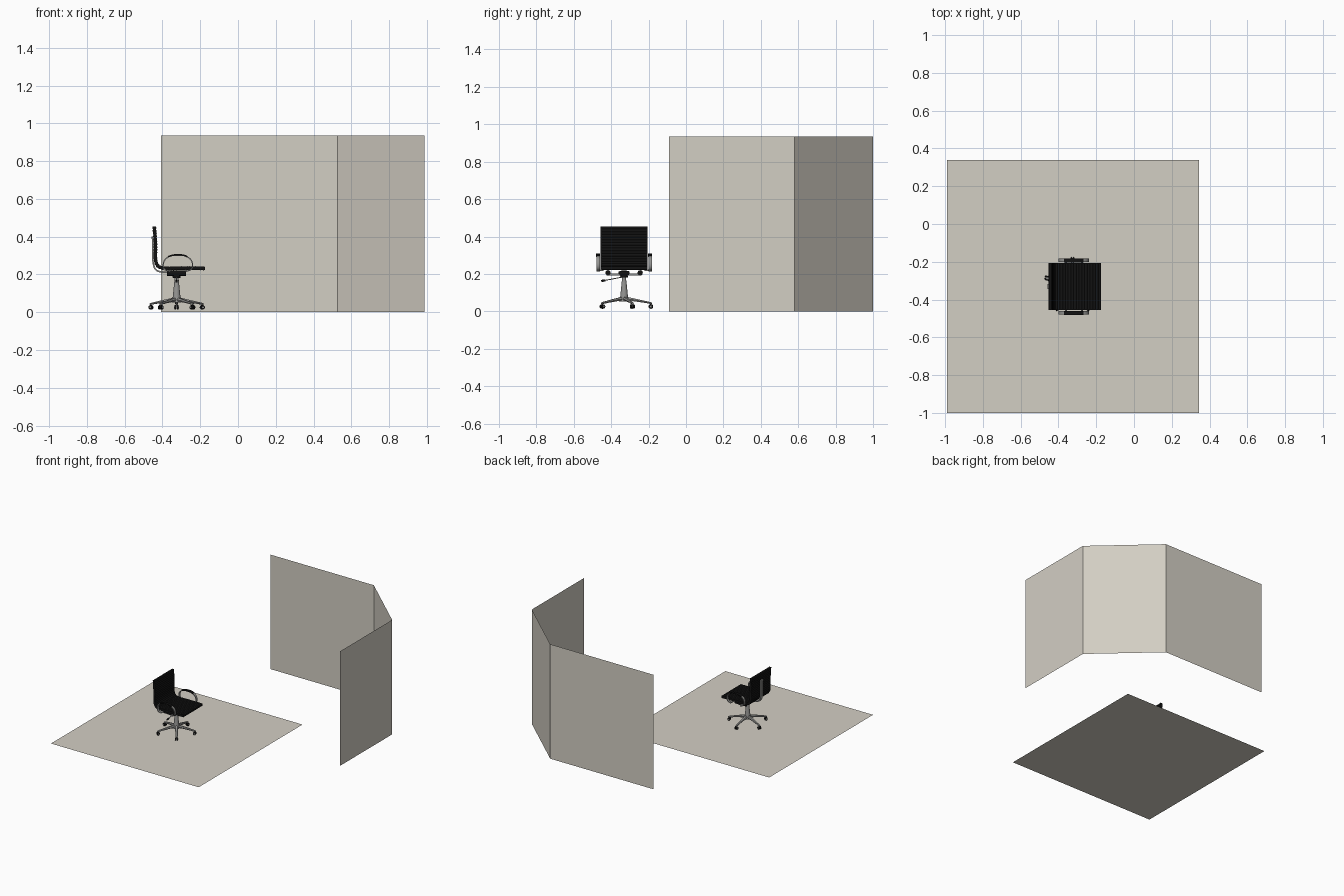
import bpy, bmesh, math
from mathutils import Vector, Matrix

if "Cube" in bpy.data.objects:
    bpy.data.objects.remove(bpy.data.objects["Cube"])

CX, CY = -0.325, -0.331   # chair axis


def material(name, c):
    m = bpy.data.materials.new(name)
    m.diffuse_color = (*c, 1)
    m.use_nodes = True
    m.node_tree.nodes["Principled BSDF"].inputs["Base Color"].default_value = m.diffuse_color
    return m


BEIGE = material("warm beige", (0.65, 0.62, 0.55))
METAL = material("grey metal", (0.30, 0.30, 0.29))
BLACK = material("black", (0.006, 0.006, 0.006))


def finish(name, bm, mat, smooth=True):
    me = bpy.data.meshes.new(name)
    bmesh.ops.recalc_face_normals(bm, faces=bm.faces[:])
    bm.to_mesh(me)
    bm.free()
    me.materials.append(mat)
    ob = bpy.data.objects.new(name, me)
    bpy.context.collection.objects.link(ob)
    if smooth:
        bpy.ops.object.select_all(action='DESELECT')
        ob.select_set(True)
        bpy.context.view_layer.objects.active = ob
        bpy.ops.object.shade_smooth_by_angle(angle=math.radians(40))
    return ob


def cone(name, a, b, r1, r2, mat, seg=20):
    a, b = Vector(a), Vector(b)
    d = b - a
    bm = bmesh.new()
    M = Matrix.Translation((a + b) / 2) @ d.to_track_quat('Z', 'Y').to_matrix().to_4x4()
    bmesh.ops.create_cone(bm, cap_ends=True, segments=seg, radius1=r1, radius2=r2, depth=d.length, matrix=M)
    return finish(name, bm, mat)


def box(name, c, s, mat):
    bm = bmesh.new()
    bmesh.ops.create_cube(bm, size=1, matrix=Matrix.Translation(c) @ Matrix.Diagonal((*s, 1)))
    bmesh.ops.bevel(bm, geom=bm.edges[:], offset=min(s) * 0.2, segments=2, affect='EDGES')
    return finish(name, bm, mat)


def smooth_path(pts, n):
    """Evenly resampled Catmull-Rom path through (x, z) points."""
    P = [Vector(p) for p in pts]
    P = [2 * P[0] - P[1]] + P + [2 * P[-1] - P[-2]]
    fine = []
    for i in range(1, len(P) - 2):
        a, b, c, d = P[i - 1:i + 3]
        for k in range(30):
            t = k / 30
            fine.append(0.5 * (2 * b + (c - a) * t + (2 * a - 5 * b + 4 * c - d) * t * t
                               + (3 * b - a - 3 * c + d) * t ** 3))
    fine.append(P[-2])
    L = [0]
    for p, q in zip(fine, fine[1:]):
        L.append(L[-1] + (q - p).length)
    out, j = [], 0
    for k in range(n + 1):
        s = L[-1] * k / n
        while j < len(L) - 2 and L[j + 1] < s:
            j += 1
        out.append(fine[j].lerp(fine[j + 1], (s - L[j]) / (L[j + 1] - L[j])))
    return out


def band(name, path, y0, y1, half, mat):
    """Sweep a strip along an xz path; half(i) is the half thickness."""
    bm = bmesh.new()
    rings = []
    for i, p in enumerate(path):
        t = (path[min(i + 1, len(path) - 1)] - path[max(i - 1, 0)]).normalized()
        n = Vector((-t.y, t.x)) * half(i)
        rings.append([bm.verts.new((q.x, y, q.y)) for q, y in
                      ((p + n, y0), (p + n, y1), (p - n, y1), (p - n, y0))])
    for a, b in zip(rings, rings[1:]):
        for k in range(4):
            bm.faces.new((a[k], a[(k + 1) % 4], b[(k + 1) % 4], b[k]))
    bm.faces.new(rings[0])
    bm.faces.new(rings[-1])
    return finish(name, bm, mat)


# Floor and folded wall screen (single sheets)
bm = bmesh.new()
bm.faces.new([bm.verts.new(v) for v in ((-.99, -1, 0), (.345, -1, 0), (.345, .34, 0), (-.99, .34, 0))])
finish("floor_panel", bm, BEIGE, False)
bm = bmesh.new()
cols = [[bm.verts.new((x, y, z)) for z in (0, .935)]
        for x, y in ((-.407, 1), (.527, 1), (.987, .58), (.987, -.09))]
for a, b in zip(cols, cols[1:]):
    bm.faces.new((a[0], b[0], b[1], a[1]))
finish("wall_screen", bm, BEIGE, False)

# Ribbed seat and back in one L-shaped shell
shell = smooth_path([(-.175, .232), (-.22, .233), (-.30, .233), (-.385, .233), (-.422, .244),
                     (-.437, .28), (-.437, .36), (-.443, .453)], 192)
band("seat_and_back", shell, CY - .122, CY + .122,
     lambda i: .0075 + .003 * abs(math.sin(math.pi * i / 6)), BLACK)
for s in (-1, 1):
    band("side_rail", shell, CY + s * .119, CY + s * .125, lambda i: .0085, BLACK)

# Spine behind the back
band("back_spine", smooth_path([(-.33, .212), (-.40, .213), (-.436, .226), (-.450, .27),
                                (-.451, .34), (-.453, .40)], 40),
     CY - .014, CY + .014, lambda i: .004, METAL)

# Armrest loops with pads
arm = smooth_path([(-.36, .216), (-.388, .226), (-.396, .25), (-.385, .28), (-.355, .298), (-.318, .301),
                   (-.281, .298), (-.251, .28), (-.240, .25), (-.248, .226), (-.276, .216)], 60)
pad = smooth_path([(-.37, .294), (-.345, .302), (-.318, .304), (-.29, .302), (-.268, .294)], 20)
for s in (-1, 1):
    y = CY + s * .139
    band("armrest_loop", arm, y - .009, y + .009, lambda i: .003, METAL)
    band("armrest_pad", pad, y - .0105, y + .0105, lambda i: .004, BLACK)
    for x in (-.36, -.276):
        cone("arm_bolt", (x, CY + s * .11, .220), (x, y, .220), .005, .005, METAL, 12)
    # Mounts under the seat
    cone("seat_mount", (CX - .05, CY + s * .086, .206), (CX + .05, CY + s * .086, .206), .014, .014, BLACK)

# Tilt mechanism
box("cross_bar", (CX, CY, .197), (.03, .19, .010), METAL)
box("mechanism_housing", (CX, CY, .206), (.07, .06, .022), BLACK)
cone("mechanism_collar", (CX, CY, .180), (CX, CY, .200), .020, .022, BLACK)
cone("lever_rod", (CX, CY, .185), (CX, CY - .11, .164), .0025, .0025, METAL, 10)
cone("lever_knob", (CX, CY - .10, .166), (CX, CY - .122, .162), .006, .006, BLACK, 12)

# Column
cone("gas_lift", (CX, CY, .150), (CX, CY, .185), .012, .011, METAL)
cone("column", (CX, CY, .075), (CX, CY, .165), .021, .012, METAL)
cone("base_hub", (CX, CY, .052), (CX, CY, .078), .027, .023, METAL)

# Five-star base with castors
for k in range(5):
    a = math.radians(90 + 72 * k)
    d = Vector((math.cos(a), math.sin(a), 0))
    n = Vector((-d.y, d.x, 0))
    c = Vector((CX, CY, 0))
    bm = bmesh.new()
    rings = []
    for r, zt, zb, w in ((.01, .078, .055, .013), (.05, .070, .054, .011),
                         (.10, .059, .047, .009), (.140, .050, .040, .008), (.150, .046, .040, .006)):
        rings.append([bm.verts.new(c + d * r + n * (w * u) + Vector((0, 0, z)))
                      for u, z in ((-.6, zt), (.6, zt), (1, (zt + zb) / 2), (.6, zb), (-.6, zb), (-1, (zt + zb) / 2))])
    for p, q in zip(rings, rings[1:]):
        for j in range(6):
            bm.faces.new((p[j], p[(j + 1) % 6], q[(j + 1) % 6], q[j]))
    bm.faces.new(rings[0])
    bm.faces.new(rings[-1])
    finish("base_leg", bm, METAL)
    e = c + d * .143
    cone("castor_stem", e + Vector((0, 0, .026)), e + Vector((0, 0, .044)), .004, .004, METAL, 10)
    w = e + Vector((0, 0, .026))
    for s in (-1, 1):
        cone("castor_wheel", w + n * (.002 * s), w + n * (.011 * s), .0125, .011, BLACK)
    cone("castor_axle", w - n * .0125, w + n * .0125, .005, .005, METAL, 12)
